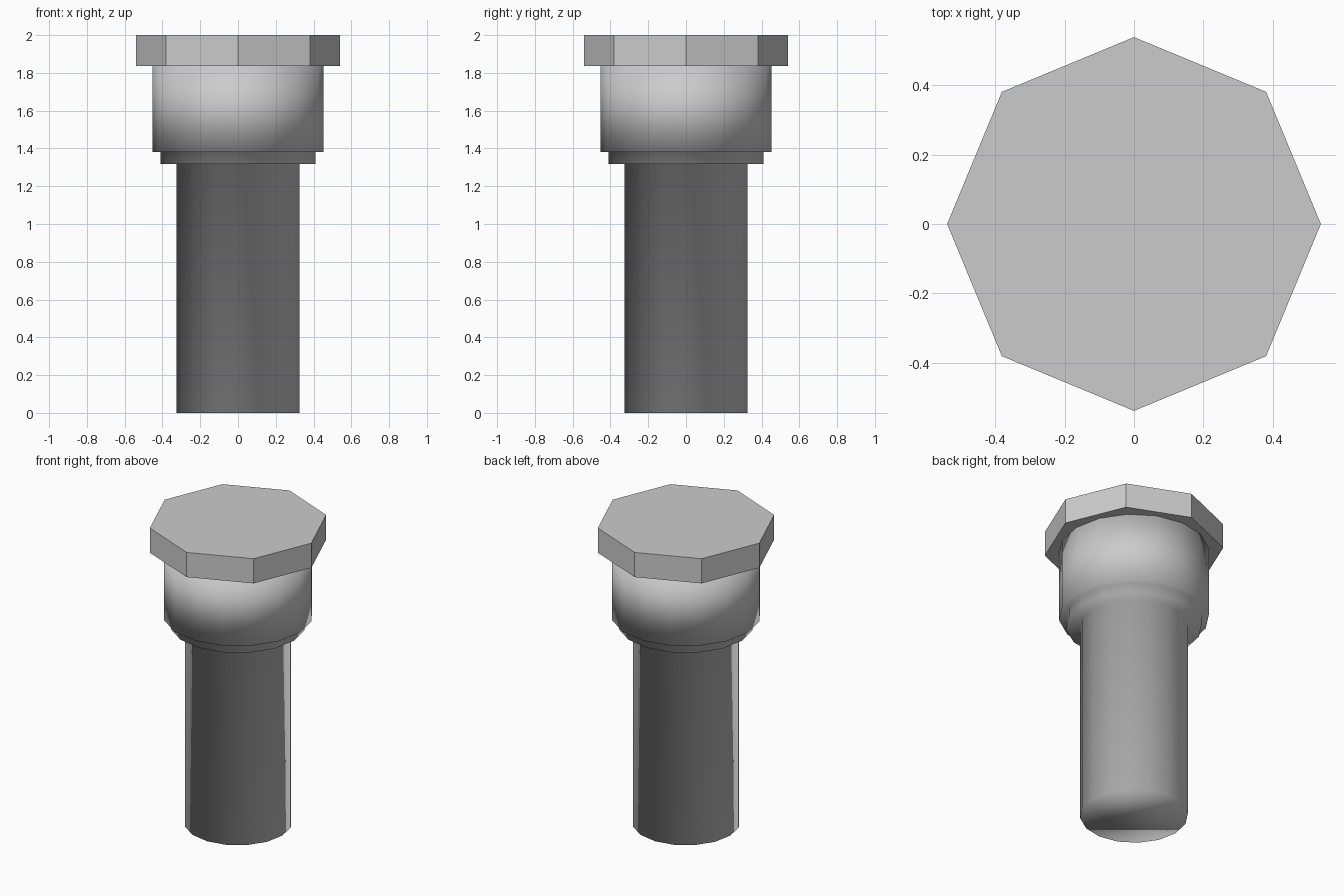
import bpy
import bmesh
from math import cos, sin, tau

cube = bpy.data.objects.get("Cube")
if cube:
    bpy.data.objects.remove(cube)

grey = bpy.data.materials.new("plain grey")
grey.use_nodes = True
grey.diffuse_color = (0.6, 0.6, 0.6, 1)
grey.node_tree.nodes["Principled BSDF"].inputs["Base Color"].default_value = (0.6, 0.6, 0.6, 1)


def turned_part(name, profile, sides, smooth):
    """Closed solid turned around z from (radius, height) pairs, bottom to top."""
    bm = bmesh.new()
    rings = [[bm.verts.new((r * cos(tau * i / sides), r * sin(tau * i / sides), z))
              for i in range(sides)] for r, z in profile]
    for low, high in zip(rings, rings[1:]):
        for i in range(sides):
            j = (i + 1) % sides
            bm.faces.new((low[i], low[j], high[j], high[i]))
    bm.faces.new(rings[0][::-1])
    bm.faces.new(rings[-1])
    for face in bm.faces:
        face.smooth = smooth
    mesh = bpy.data.meshes.new(name)
    bm.to_mesh(mesh)
    bm.free()
    mesh.materials.append(grey)
    obj = bpy.data.objects.new(name, mesh)
    bpy.context.collection.objects.link(obj)
    return obj


# Round shaft stepping out through a thin collar to a wide neck
turned_part("stepped_shaft", [(0.325, 0), (0.325, 1.317), (0.41, 1.317),
                              (0.41, 1.382), (0.453, 1.382), (0.453, 1.836)], 16, True)
# Eight-sided flat head
turned_part("octagonal_head", [(0.539, 1.836), (0.539, 2.0)], 8, False)
